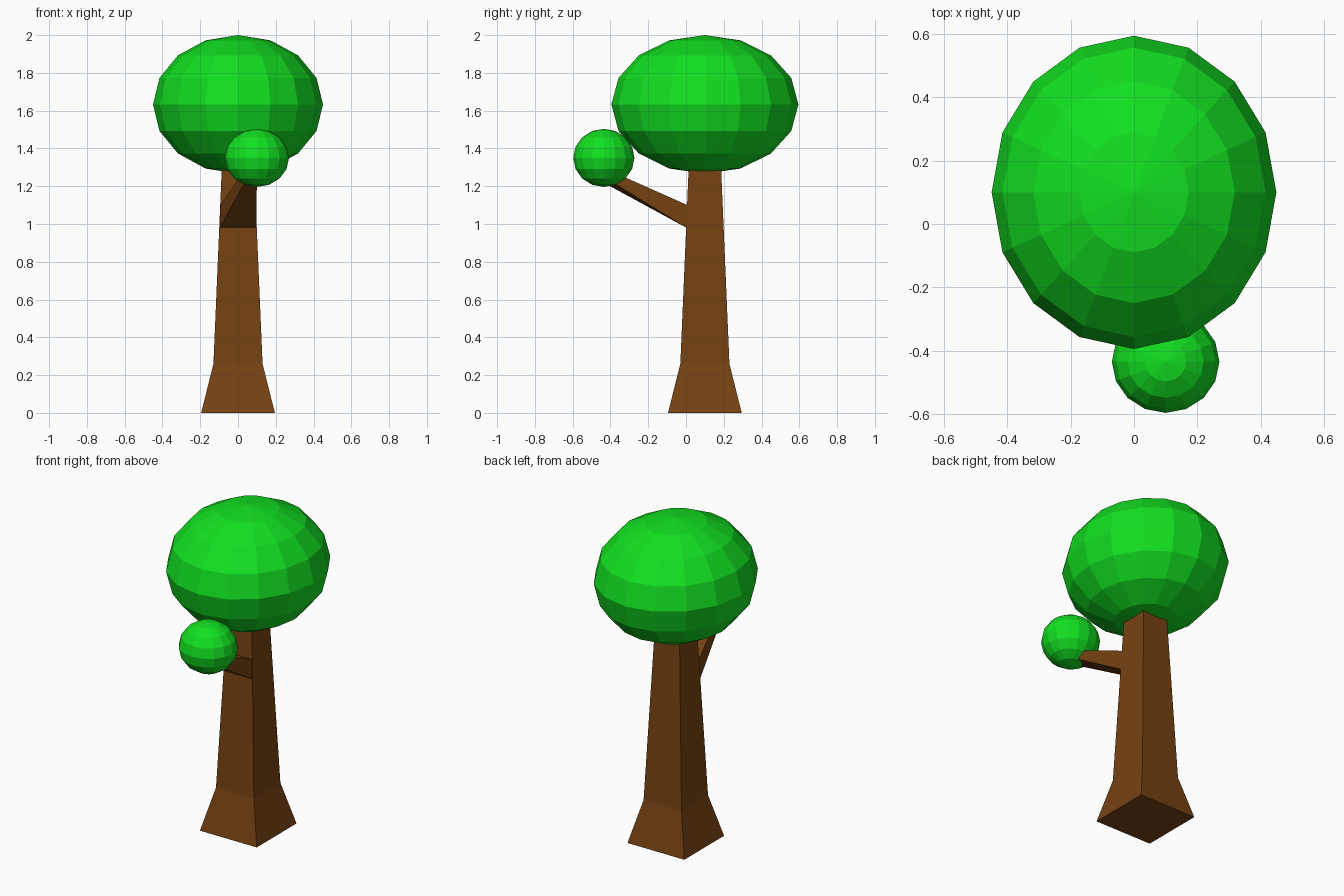
import bpy
import bmesh
from mathutils import Matrix

if "Cube" in bpy.data.objects:
    bpy.data.objects.remove(bpy.data.objects["Cube"])


def material(name, color):
    m = bpy.data.materials.new(name)
    m.diffuse_color = color
    m.use_nodes = True
    m.node_tree.nodes["Principled BSDF"].inputs["Base Color"].default_value = m.diffuse_color
    return m


bark = material("bark", (0.18, 0.055, 0.006, 1))
leaf = material("leaf", (0.006, 0.74, 0.015, 1))


def finish(name, bm, mat):
    bmesh.ops.recalc_face_normals(bm, faces=bm.faces)
    mesh = bpy.data.meshes.new(name)
    bm.to_mesh(mesh)
    bm.free()
    mesh.materials.append(mat)
    bpy.context.collection.objects.link(bpy.data.objects.new(name, mesh))


def loft(name, loops, mat):
    """Skin a series of four-point loops and cap both ends."""
    bm = bmesh.new()
    rings = [[bm.verts.new(p) for p in loop] for loop in loops]
    for a, b in zip(rings, rings[1:]):
        for i in range(4):
            j = (i + 1) % 4
            bm.faces.new((a[i], a[j], b[j], b[i]))
    bm.faces.new(rings[0])
    bm.faces.new(rings[-1])
    finish(name, bm, mat)


def foliage(name, center, radii):
    bm = bmesh.new()
    bmesh.ops.create_uvsphere(
        bm, u_segments=16, v_segments=8, radius=1,
        matrix=Matrix.Translation(center) @ Matrix.Diagonal((*radii, 1)))
    finish(name, bm, leaf)


def square(h, z):
    return [(sx * h, 0.1 + sy * h, z) for sx, sy in ((-1, -1), (1, -1), (1, 1), (-1, 1))]


# Flared square trunk, running up into the canopy
loft("trunk", [square(0.195, 0), square(0.13, 0.26), square(0.084, 1.34)], bark)

# Tapered branch growing out of the trunk's front face
loft("branch", [
    [(-0.097, 0.003, 0.98), (0.097, 0.003, 0.98), (0.092, 0.008, 1.10), (-0.092, 0.008, 1.10)],
    [(0.03, -0.42, 1.21), (0.10, -0.42, 1.24), (0.10, -0.42, 1.29), (0.03, -0.42, 1.28)],
], bark)

# Leaf masses
foliage("canopy", (0, 0.1, 1.633), (0.45, 0.495, 0.367))
foliage("small_foliage", (0.1, -0.435, 1.35), (0.17, 0.162, 0.154))
